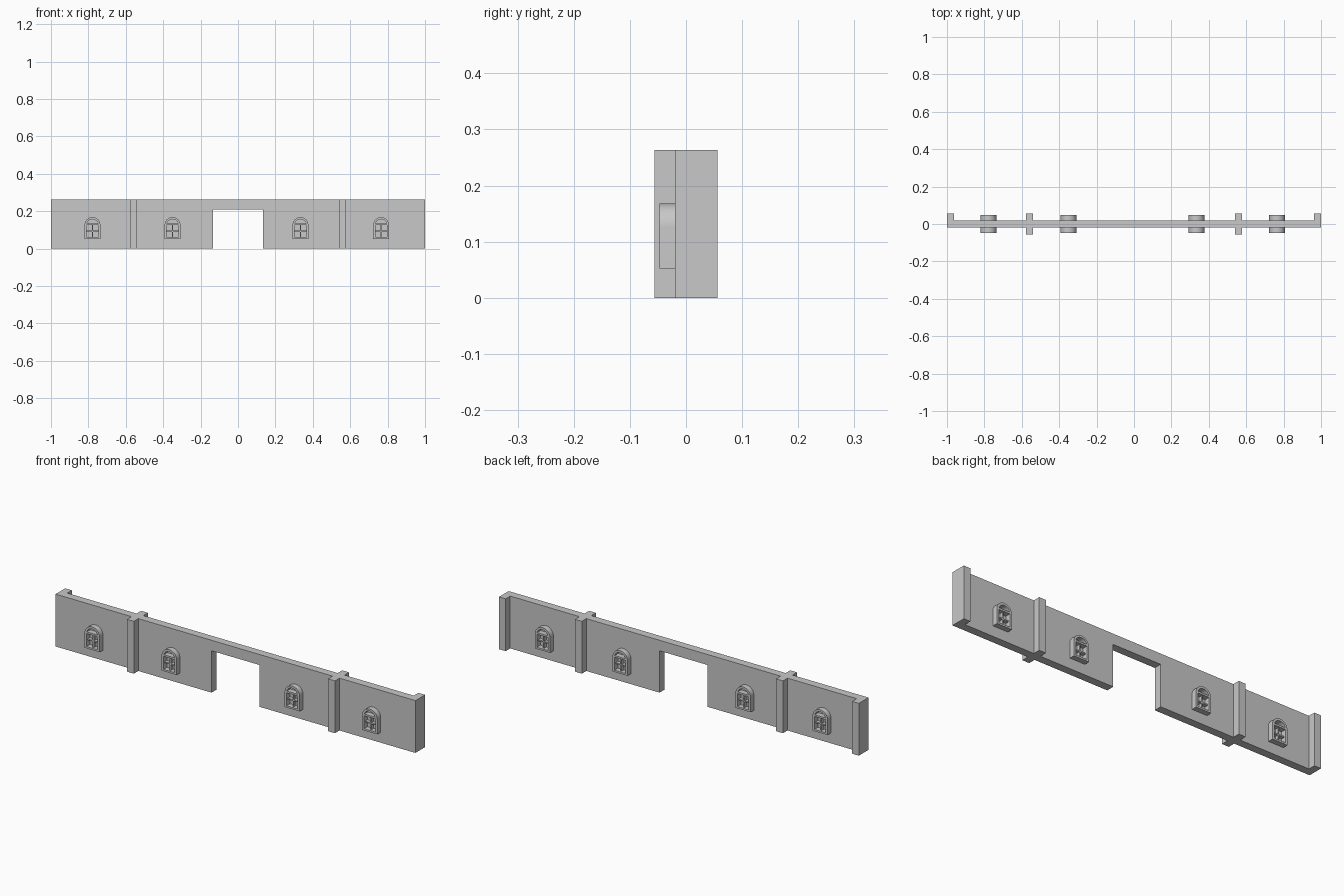
import bpy
import bmesh
from math import cos, sin, pi

if "Cube" in bpy.data.objects:
    bpy.data.objects.remove(bpy.data.objects["Cube"], do_unlink=True)

# Single stone colour
GREY = (0.58, 0.58, 0.58, 1)
stone = bpy.data.materials.new("stone_grey")
stone.use_nodes = True
stone.diffuse_color = GREY
stone.node_tree.nodes["Principled BSDF"].inputs["Base Color"].default_value = GREY

HEIGHT = 0.263
WALL = 0.02      # half thickness of the wall
DEEP = 0.056     # reach of the piers
FRAME = 0.047    # reach of the window frames
BAR = 0.038      # reach of the glazing bars


def prism(bm, outline, y0, y1):
    """Extrude an (x, z) outline from y0 to y1."""
    face = bm.faces.new([bm.verts.new((x, y0, z)) for x, z in outline])
    moved = bmesh.ops.extrude_face_region(bm, geom=[face])["geom"]
    verts = [v for v in moved if isinstance(v, bmesh.types.BMVert)]
    bmesh.ops.translate(bm, verts=verts, vec=(0, y1 - y0, 0))


def box(bm, x0, x1, y0, y1, z0, z1):
    prism(bm, [(x0, z0), (x1, z0), (x1, z1), (x0, z1)], y0, y1)


def finish(name, bm, smooth=False):
    bmesh.ops.recalc_face_normals(bm, faces=bm.faces)
    mesh = bpy.data.meshes.new(name)
    bm.to_mesh(mesh)
    bm.free()
    mesh.materials.append(stone)
    obj = bpy.data.objects.new(name, mesh)
    bpy.context.collection.objects.link(obj)
    if smooth:
        bpy.ops.object.select_all(action="DESELECT")
        obj.select_set(True)
        bpy.context.view_layer.objects.active = obj
        bpy.ops.object.shade_smooth_by_angle()
    return obj


def arc(r, cx, cz, n=20):
    return [(cx + r * cos(pi * i / n), cz + r * sin(pi * i / n)) for i in range(n + 1)]


# Wall with central doorway
bm = bmesh.new()
door, top = 0.133, 0.21
prism(bm, [(-1, 0), (-door, 0), (-door, top), (door, top), (door, 0),
           (1, 0), (1, HEIGHT), (-1, HEIGHT)], -WALL, WALL)
finish("wall", bm)

# Cross piers and end returns
for side, label in ((-1, "right"), (1, "left")):
    bm = bmesh.new()
    mid = 0.559 * side
    for face in (-1, 1):
        box(bm, mid - 0.019, mid + 0.019, face * WALL, face * DEEP, 0, HEIGHT)
    finish(label + "_pier", bm)
    bm = bmesh.new()
    box(bm, side, side * 0.963, WALL, DEEP, 0, HEIGHT)
    finish(label + "_end_return", bm)


def window(name, cx, face):
    """Arched frame with four panes below a half-round light."""
    r, ri = 0.042, 0.031
    bottom, spring = 0.052, 0.126
    y0 = face * WALL
    # Hollow surround: arch ring, jambs and sill as one outline
    bm = bmesh.new()
    outer = [(cx + r, bottom)] + arc(r, cx, spring) + [(cx - r, bottom)]
    inner = [(cx + ri, bottom + 0.009)] + arc(ri, cx, spring) + [(cx - ri, bottom + 0.009)]
    rings = [[bm.verts.new((x, y, z)) for x, z in pts]
             for pts, y in ((outer, y0), (outer, face * FRAME),
                            (inner, face * FRAME), (inner, y0))]
    n = len(outer)
    for a, b in zip(rings, rings[1:]):
        for i in range(n):
            j = (i + 1) % n
            bm.faces.new((a[i], a[j], b[j], b[i]))
    finish(name + "_surround", bm, smooth=True)
    # Transom and glazing bars
    bm = bmesh.new()
    box(bm, cx - ri, cx + ri, y0, face * FRAME, spring, spring + 0.009)
    box(bm, cx - 0.003, cx + 0.003, y0, face * BAR, bottom + 0.009, spring)
    box(bm, cx - ri, cx + ri, y0, face * BAR, 0.09, 0.096)
    finish(name + "_glazing_bars", bm)


for i, cx in enumerate((-0.778, -0.35, 0.334, 0.765), 1):
    for face, label in ((-1, "front"), (1, "back")):
        window(f"{label}_window_{i}", cx, face)
